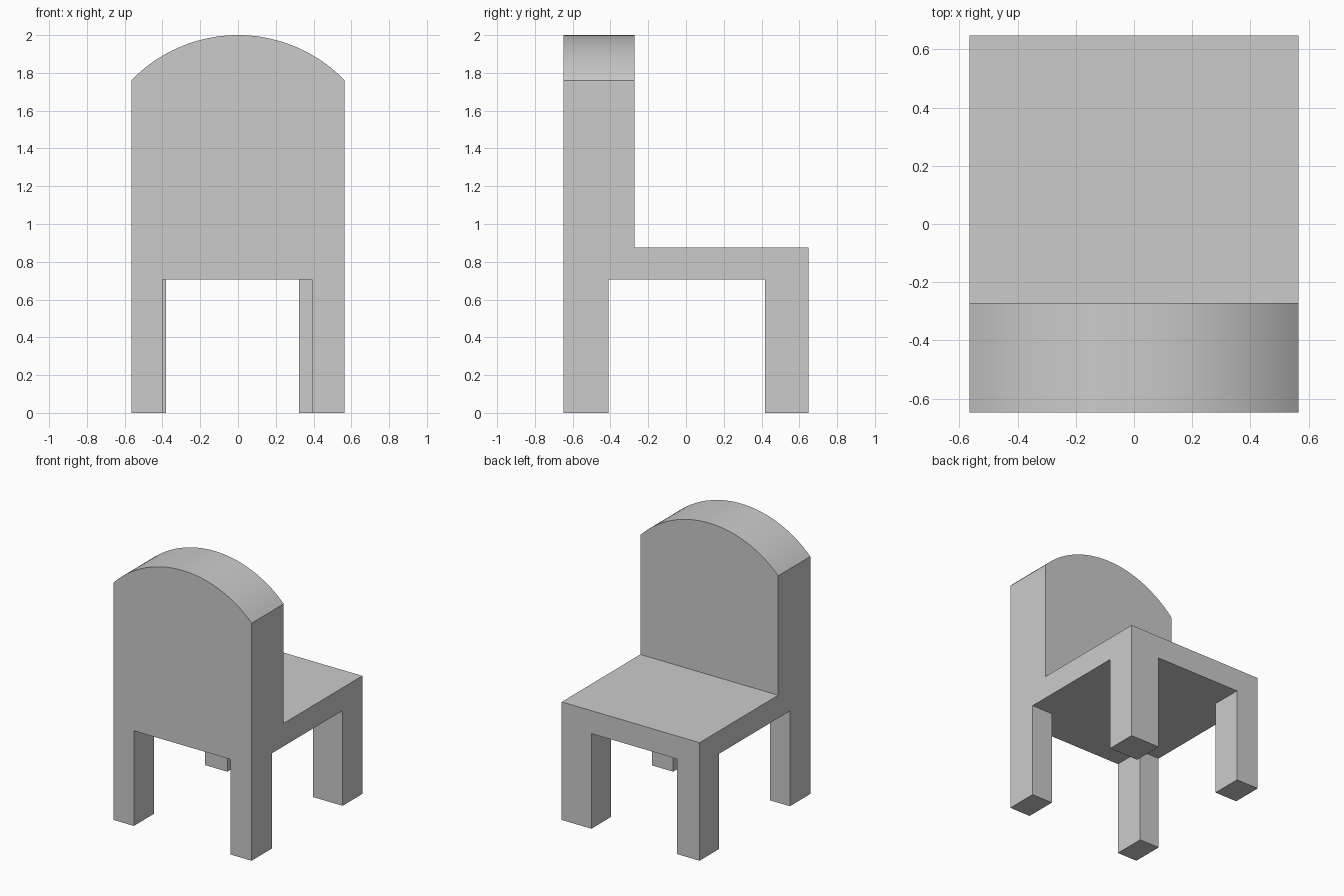
import bpy
import bmesh
import math

cube = bpy.data.objects.get("Cube")
if cube:
    bpy.data.objects.remove(cube, do_unlink=True)

# Overall sizes
HALF_W, BACK_Y, SEAT_Y = 0.565, -0.648, 0.648
SEAT_TOP, SEAT_BOTTOM = 0.875, 0.705
SPRING, TOP = 1.76, 2.0
STEPS = 40

grey = bpy.data.materials.new("plain grey")
grey.use_nodes = True
colour = (0.6, 0.6, 0.6, 1)
grey.diffuse_color = colour
grey.node_tree.nodes["Principled BSDF"].inputs["Base Color"].default_value = colour


def prism(name, outline, y0, y1):
    """Solid made by pushing an x-z outline from y0 to y1."""
    bm = bmesh.new()
    face = bm.faces.new([bm.verts.new((x, y0, z)) for x, z in outline])
    grown = bmesh.ops.extrude_face_region(bm, geom=[face])["geom"]
    moved = [v for v in grown if isinstance(v, bmesh.types.BMVert)]
    bmesh.ops.translate(bm, verts=moved, vec=(0, y1 - y0, 0))
    bmesh.ops.recalc_face_normals(bm, faces=bm.faces)
    mesh = bpy.data.meshes.new(name)
    bm.to_mesh(mesh)
    bm.free()
    mesh.materials.append(grey)
    obj = bpy.data.objects.new(name, mesh)
    bpy.context.collection.objects.link(obj)
    return obj


def box(name, x0, x1, y0, y1, z0, z1):
    return prism(name, [(x0, z0), (x1, z0), (x1, z1), (x0, z1)], y0, y1)


# Full block with the shallow arched top
rise = TOP - SPRING
radius = (HALF_W ** 2 + rise ** 2) / (2 * rise)
sweep = math.asin(HALF_W / radius)
outline = [(-HALF_W, 0), (HALF_W, 0)]
for i in range(STEPS + 1):
    a = sweep * (1 - 2 * i / STEPS)
    outline.append((radius * math.sin(a), TOP - radius + radius * math.cos(a)))
chair = prism("chair_seat_back_and_legs", outline, BACK_Y, SEAT_Y)

# Spaces carved out: above the seat, side to side under it,
# and between each pair of legs, which differ in width
cutters = [
    box("space_above_seat", -1, 1, -0.272, 1, SEAT_TOP, 3),
    box("space_under_seat", -1, 1, -0.41, 0.418, -1, SEAT_BOTTOM),
    box("gap_between_backrest_legs", -0.40, 0.392, -1, 0, -1, SEAT_BOTTOM),
    box("gap_between_seat_legs", -0.38, 0.322, 0, 1, -1, SEAT_BOTTOM),
]
bpy.context.view_layer.objects.active = chair
chair.select_set(True)
for cutter in cutters:
    cutter.hide_render = True
    mod = chair.modifiers.new("carve", "BOOLEAN")
    mod.operation = "DIFFERENCE"
    mod.solver = "EXACT"
    mod.object = cutter
    bpy.ops.object.modifier_apply(modifier=mod.name)
    bpy.data.objects.remove(cutter, do_unlink=True)

# Merge flush faces, then smooth only the arch
bm = bmesh.new()
bm.from_mesh(chair.data)
bmesh.ops.dissolve_limit(bm, angle_limit=math.radians(0.5), verts=bm.verts, edges=bm.edges)
bm.to_mesh(chair.data)
bm.free()
bpy.ops.object.shade_smooth_by_angle(angle=math.radians(30))
